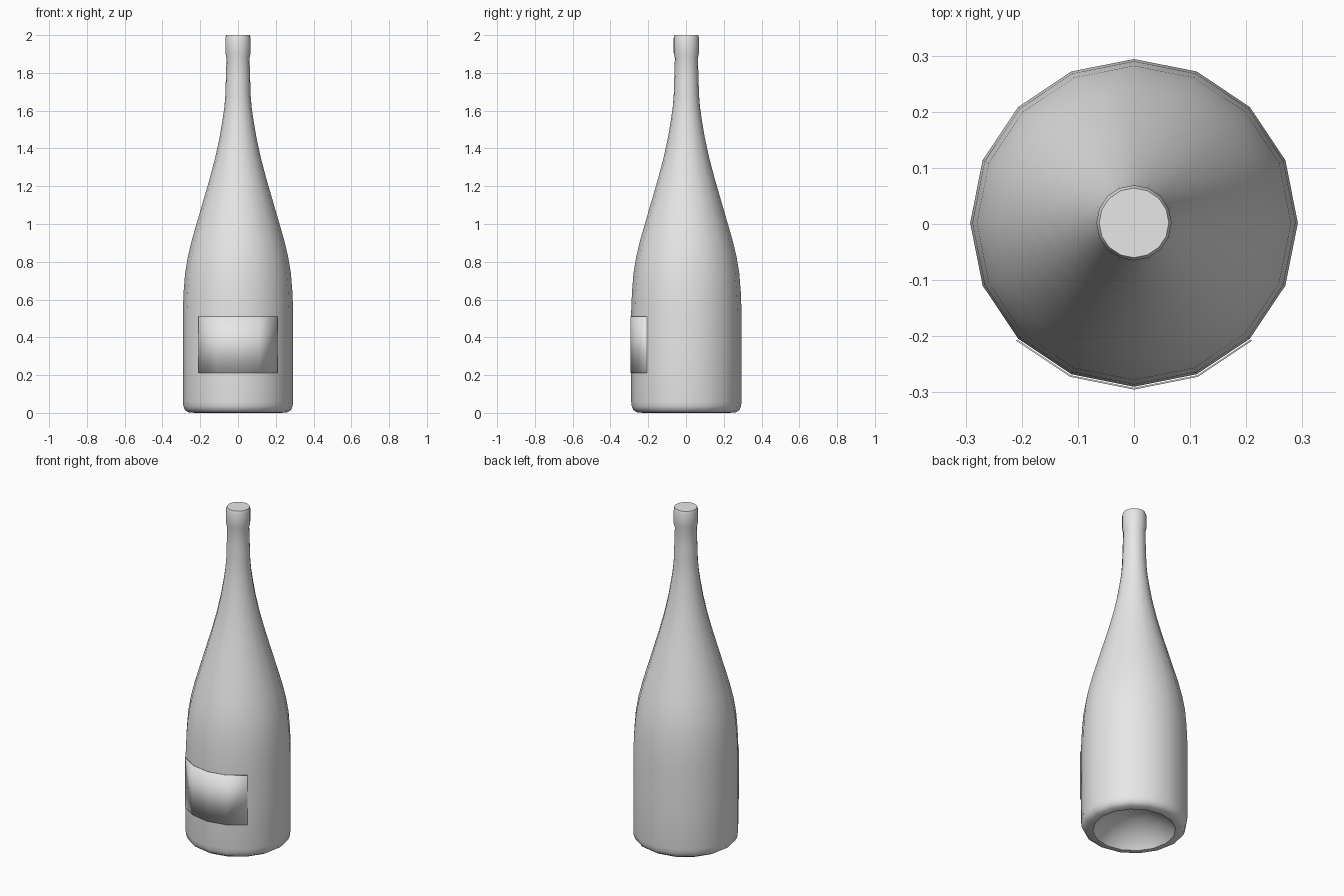
import bpy, bmesh, math

cube = bpy.data.objects.get("Cube")
if cube:
    bpy.data.objects.remove(cube, do_unlink=True)

SIDES = 16
AXIS_Y = 0.002  # the label sticks out in front, so the axis sits slightly back

grey = bpy.data.materials.new("plain_grey")
grey.use_nodes = True
grey.diffuse_color = (0.8, 0.8, 0.8, 1)
grey.node_tree.nodes["Principled BSDF"].inputs["Base Color"].default_value = (0.8, 0.8, 0.8, 1)


def finish(name, bm, angle):
    mesh = bpy.data.meshes.new(name)
    bm.to_mesh(mesh)
    bm.free()
    mesh.materials.append(grey)
    obj = bpy.data.objects.new(name, mesh)
    bpy.context.collection.objects.link(obj)
    obj.location.y = AXIS_Y
    bpy.ops.object.select_all(action="DESELECT")
    obj.select_set(True)
    bpy.context.view_layer.objects.active = obj
    bpy.ops.object.shade_smooth_by_angle(angle=math.radians(angle))
    return obj


def lathe(name, profile, angle):
    """Spin a (radius, height) profile that starts and ends on the axis."""
    bm = bmesh.new()
    verts = [bm.verts.new((r, 0, z)) for r, z in profile]
    edges = [bm.edges.new(pair) for pair in zip(verts, verts[1:])]
    bmesh.ops.spin(bm, geom=verts + edges, cent=(0, 0, 0), axis=(0, 0, 1),
                   angle=math.tau, steps=SIDES, use_merge=True)
    bmesh.ops.remove_doubles(bm, verts=bm.verts[:], dist=0.0005)
    bmesh.ops.recalc_face_normals(bm, faces=bm.faces[:])
    return finish(name, bm, angle)


# Bottle: hollow punt, rounded foot, straight body, long shoulder, neck, lip
punt = [(0, 0.12), (0.08, 0.11), (0.16, 0.07), (0.21, 0.025), (0.228, 0)]
foot = [(0.262, 0.003), (0.281, 0.015), (0.289, 0.035), (0.292, 0.06)]
body = [(0.292, 0.3), (0.292, 0.54), (0.288, 0.64), (0.28, 0.74)]
shoulder = [(0.265, 0.83), (0.243, 0.92), (0.214, 1.02), (0.182, 1.13), (0.15, 1.24),
            (0.121, 1.35), (0.097, 1.46), (0.082, 1.55), (0.072, 1.62)]
neck = [(0.067, 1.68), (0.064, 1.78), (0.061, 1.88)]
lip = [(0.067, 1.905), (0.067, 1.985), (0.062, 2.0), (0, 2.0)]
lathe("bottle", punt + foot + body + shoulder + neck + lip, 50)

# Front label: thin curved plate following the bottle's facets
bm = bmesh.new()
columns = []
for i in range(5):
    a = math.radians(-135 + i * 360 / SIDES)
    columns.append([bm.verts.new((0.297 * math.cos(a), 0.297 * math.sin(a), z))
                    for z in (0.21, 0.51)])
for (a, b), (c, d) in zip(columns, columns[1:]):
    bm.faces.new((a, c, d, b))
label = finish("front_label", bm, 30)
plate = label.modifiers.new("thickness", "SOLIDIFY")
plate.thickness = 0.003
plate.offset = -1
